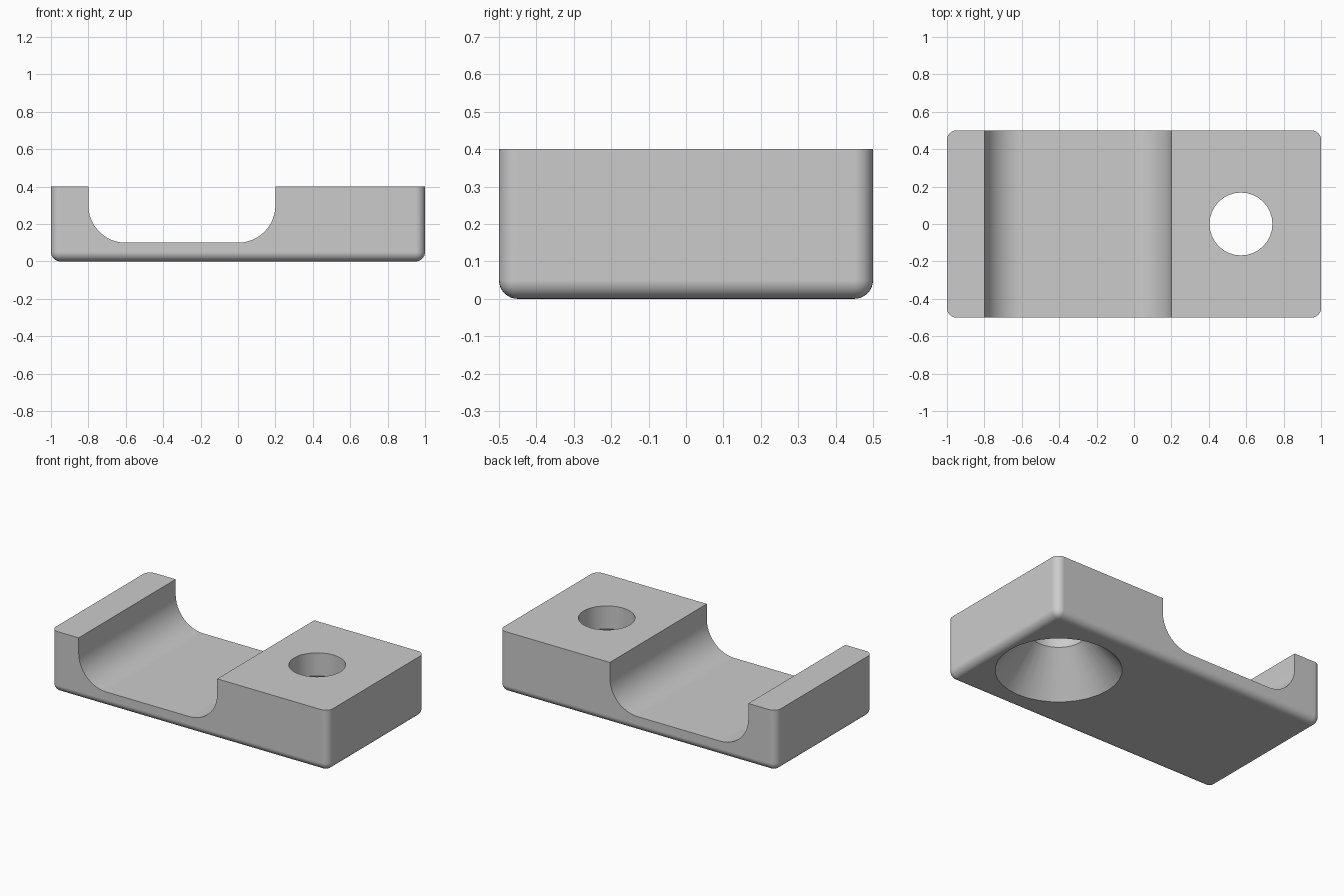
import bpy, bmesh, math

default = bpy.data.objects.get("Cube")
if default:
    bpy.data.objects.remove(default, do_unlink=True)

LENGTH, WIDTH, HEIGHT = 2.0, 1.0, 0.4
EDGE_R = 0.05
HOLE_X, HOLE_R, SINK_R, SINK_H = 0.572, 0.168, 0.37, 0.25
SIDES = 32

grey = bpy.data.materials.new("light_grey")
grey.use_nodes = True
colour = (0.6, 0.6, 0.6, 1)
grey.diffuse_color = colour
grey.node_tree.nodes["Principled BSDF"].inputs["Base Color"].default_value = colour


def to_object(name, bm):
    bmesh.ops.recalc_face_normals(bm, faces=bm.faces)
    mesh = bpy.data.meshes.new(name)
    bm.to_mesh(mesh)
    bm.free()
    mesh.materials.append(grey)
    obj = bpy.data.objects.new(name, mesh)
    bpy.context.collection.objects.link(obj)
    return obj


def loft(name, rings):
    """Closed solid through rings with equal point counts."""
    bm = bmesh.new()
    loops = [[bm.verts.new(p) for p in ring] for ring in rings]
    for a, b in zip(loops, loops[1:]):
        for i in range(len(a)):
            j = (i + 1) % len(a)
            bm.faces.new((a[i], a[j], b[j], b[i]))
    bm.faces.new(loops[0])
    bm.faces.new(loops[-1])
    return to_object(name, bm)


def arc(cx, cz, r, start, end, steps=12):
    for i in range(steps + 1):
        t = math.radians(start + (end - start) * i / steps)
        yield cx + r * math.cos(t), cz + r * math.sin(t)


# Block: all edges rounded except those around the top
bm = bmesh.new()
bmesh.ops.create_cube(bm, size=1)
for v in bm.verts:
    v.co.x *= LENGTH
    v.co.y *= WIDTH
    v.co.z = (v.co.z + 0.5) * HEIGHT
rounded = [e for e in bm.edges if min(v.co.z for v in e.verts) < HEIGHT / 2]
bmesh.ops.bevel(bm, geom=rounded, offset=EDGE_R, segments=8, profile=0.5,
                affect='EDGES', clamp_overlap=True)
block = to_object("clamp_block", bm)

# Channel across the block with rounded lower corners
profile = [(-0.8, 0.6), *arc(-0.6, 0.3, 0.2, 180, 270),
           *arc(0.0, 0.3, 0.2, 270, 360), (0.2, 0.6)]
channel = loft("channel_cutter", [[(x, y, z) for x, z in profile] for y in (-0.7, 0.7)])

# Screw hole widening into a conical countersink underneath
slope = (SINK_R - HOLE_R) / SINK_H
steps = [(SINK_R + slope * 0.05, -0.05), (HOLE_R, SINK_H), (HOLE_R, HEIGHT + 0.1)]
hole = loft("screw_hole_cutter", [
    [(HOLE_X + r * math.cos(math.tau * i / SIDES), r * math.sin(math.tau * i / SIDES), z)
     for i in range(SIDES)] for r, z in steps])

bpy.ops.object.select_all(action='DESELECT')
bpy.context.view_layer.objects.active = block
block.select_set(True)
for cutter in (channel, hole):
    mod = block.modifiers.new(cutter.name, 'BOOLEAN')
    mod.operation = 'DIFFERENCE'
    mod.solver = 'EXACT'
    mod.object = cutter
    bpy.ops.object.modifier_apply(modifier=mod.name)
    bpy.data.objects.remove(cutter, do_unlink=True)

# Smooth curves, crisp edges, flat large faces
bpy.ops.object.shade_smooth_by_angle(angle=math.radians(30))
weighted = block.modifiers.new("flat_faces", 'WEIGHTED_NORMAL')
weighted.keep_sharp = True
